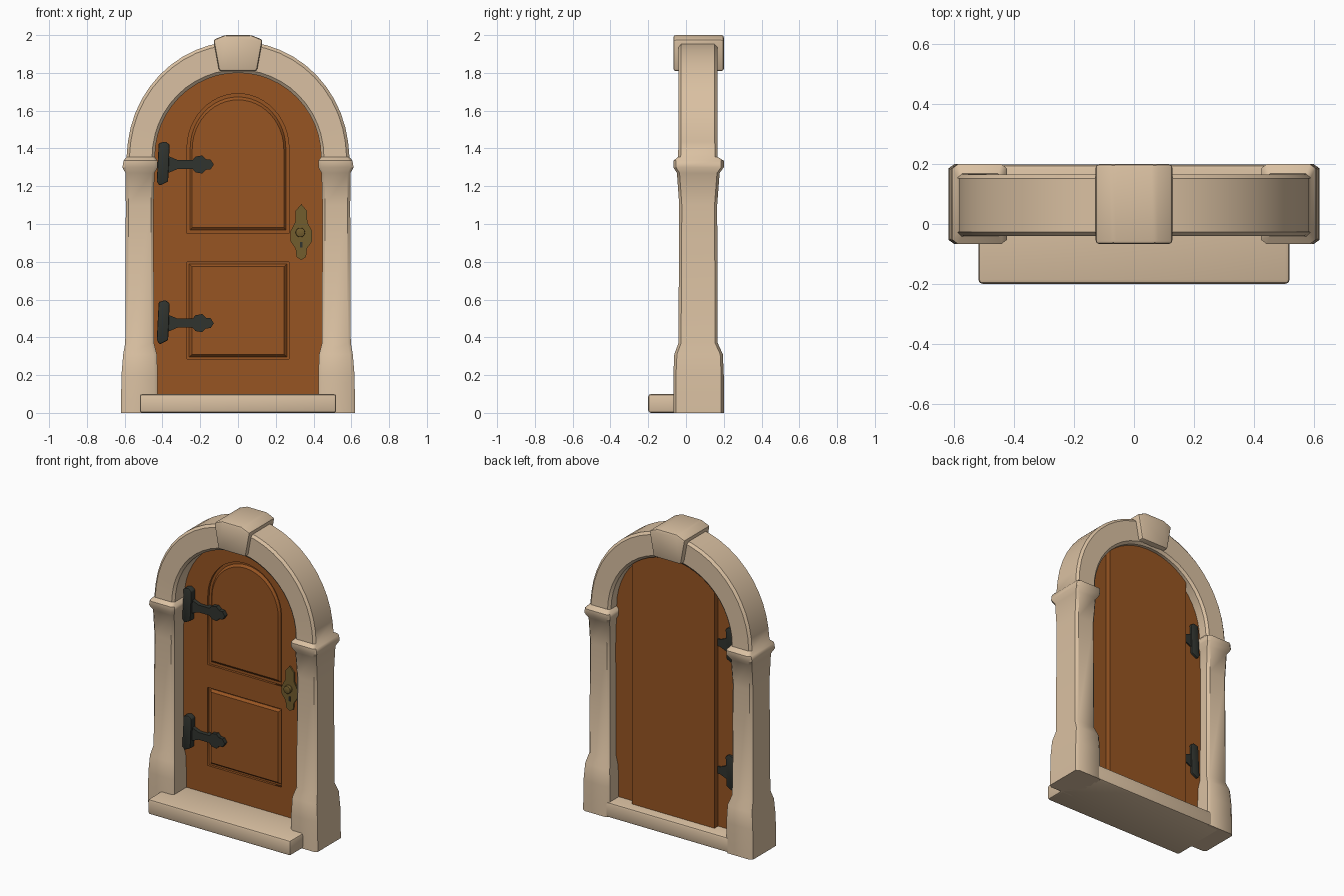
import bpy, bmesh, math

if "Cube" in bpy.data.objects:
    bpy.data.objects.remove(bpy.data.objects["Cube"])


def material(name, rgb):
    m = bpy.data.materials.new(name)
    m.diffuse_color = (*rgb, 1)
    m.use_nodes = True
    m.node_tree.nodes["Principled BSDF"].inputs["Base Color"].default_value = m.diffuse_color
    return m


STONE = material("cream stone", (0.70, 0.53, 0.36))
WOOD = material("brown wood", (0.31, 0.09, 0.016))
IRON = material("dark iron", (0.03, 0.034, 0.028))
BRASS = material("aged brass", (0.17, 0.11, 0.027))


def finish(name, bm, mat, angle=35):
    bmesh.ops.recalc_face_normals(bm, faces=bm.faces)
    mesh = bpy.data.meshes.new(name)
    bm.to_mesh(mesh)
    bm.free()
    ob = bpy.data.objects.new(name, mesh)
    bpy.context.collection.objects.link(ob)
    mesh.materials.append(mat)
    bpy.ops.object.select_all(action='DESELECT')
    ob.select_set(True)
    bpy.context.view_layer.objects.active = ob
    bpy.ops.object.shade_smooth_by_angle(angle=math.radians(angle))
    return ob


def prism(name, outline, y0, y1, mat, bevel=0.0, taper=1.0):
    """Extrude an x-z outline from front y0 to back y1; taper shrinks the front."""
    bm = bmesh.new()
    cx = (min(p[0] for p in outline) + max(p[0] for p in outline)) / 2
    cz = (min(p[1] for p in outline) + max(p[1] for p in outline)) / 2
    front = [bm.verts.new((cx + (x - cx) * taper, y0, cz + (z - cz) * taper)) for x, z in outline]
    back = [bm.verts.new((x, y1, z)) for x, z in outline]
    bm.faces.new(front)
    bm.faces.new(back)
    n = len(outline)
    for i in range(n):
        j = (i + 1) % n
        bm.faces.new((front[i], front[j], back[j], back[i]))
    if bevel:
        bmesh.ops.bevel(bm, geom=bm.edges[:] + bm.verts[:], offset=bevel, segments=2,
                        profile=0.5, affect='EDGES', clamp_overlap=True)
    return finish(name, bm, mat)


def rect(x0, x1, z0, z1):
    return [(x0, z0), (x1, z0), (x1, z1), (x0, z1)]


def arch(half_width, bottom, spring, rise, steps=24):
    pts = [(half_width, bottom)]
    for i in range(steps + 1):
        a = math.pi * i / steps
        pts.append((half_width * math.cos(a), spring + rise * math.sin(a)))
    return pts + [(-half_width, bottom)]


# Stone surround: one section swept up a leg, over the arch and down again
leg = [  # inner x, outer x, front y, back y, z
    (0.425, 0.62, -0.067, 0.20, 0.0),
    (0.425, 0.617, -0.067, 0.20, 0.20),
    (0.430, 0.608, -0.062, 0.195, 0.31),
    (0.445, 0.597, -0.040, 0.168, 0.37),
    (0.447, 0.594, -0.036, 0.165, 1.10),
    (0.442, 0.596, -0.048, 0.178, 1.27),
    (0.425, 0.612, -0.067, 0.20, 1.30),
    (0.425, 0.606, -0.067, 0.20, 1.335),
    (0.440, 0.590, -0.042, 0.168, 1.355)]
right = [((a, z), (b, z), f, k) for a, b, f, k, z in leg]
left = [((-a[0], a[1]), (-b[0], b[1]), f, k) for a, b, f, k in reversed(right)]
curve = []
for i in range(1, 24):
    t = math.pi * i / 24
    c, s = math.cos(t), math.sin(t)
    curve.append(((0.44 * c, 1.355 + 0.445 * s), (0.588 * c, 1.355 + 0.612 * s), -0.04, 0.166))

bm = bmesh.new()
rings = []
for (ix, iz), (ox, oz), f, k in right + curve + left:
    d, e = 0.1, 0.014  # chamfer across the width and in depth
    section = [(d, f), (1 - d, f), (1, f + e), (1, k - e), (1 - d, k), (d, k), (0, k - e), (0, f + e)]
    rings.append([bm.verts.new((ix + (ox - ix) * u, y, iz + (oz - iz) * u)) for u, y in section])
for a, b in zip(rings, rings[1:]):
    for i in range(8):
        j = (i + 1) % 8
        bm.faces.new((a[i], a[j], b[j], b[i]))
bm.faces.new(rings[0])
bm.faces.new(rings[-1])
finish("stone_surround", bm, STONE, 40)

# Keystone and doorstep
prism("keystone", [(-0.13, 1.975), (-0.07, 2.0), (0.07, 2.0), (0.13, 1.975), (0.10, 1.81), (-0.10, 1.81)],
      -0.067, 0.20, STONE, 0.012)
prism("doorstep", rect(-0.52, 0.52, 0.0, 0.10), -0.20, 0.198, STONE, 0.014)

# Door: front layer with two panel openings, cut as holes in a filled curve
data = bpy.data.curves.new("door_front", 'CURVE')
data.dimensions = '2D'
data.fill_mode = 'BOTH'
data.extrude = 0.009
upper = arch(0.27, 0.95, 1.40, 0.29)
lower = rect(-0.27, 0.27, 0.285, 0.80)
for pts in (arch(0.447, 0.09, 1.355, 0.455), upper, lower):
    sp = data.splines.new('POLY')
    sp.points.add(len(pts) - 1)
    for p, (x, z) in zip(sp.points, pts):
        p.co = (x, z, 0, 1)
    sp.use_cyclic_u = True
data.materials.append(WOOD)
front = bpy.data.objects.new("door_front", data)
bpy.context.collection.objects.link(front)
front.rotation_euler = (math.pi / 2, 0, 0)
front.location.y = 0.079
bpy.ops.object.select_all(action='DESELECT')
front.select_set(True)
bpy.context.view_layer.objects.active = front
bpy.ops.object.convert(target='MESH')

# Door backing, raised panels and the thicker middle boards behind
prism("door_backing", arch(0.447, 0.09, 1.355, 0.455), 0.086, 0.094, WOOD)
prism("upper_panel", arch(0.255, 0.965, 1.40, 0.275), 0.073, 0.088, WOOD, taper=0.95)
prism("lower_panel", rect(-0.26, 0.26, 0.295, 0.79), 0.070, 0.088, WOOD, taper=0.94)
middle = [(0.30, 0.09)]
for i in range(13):
    x = 0.30 - 0.05 * i
    middle.append((x, 1.355 + 0.45 * math.sqrt(1 - (x / 0.445) ** 2)))
prism("door_middle_boards", middle + [(-0.30, 0.09)], 0.090, 0.132, WOOD)

# Iron hinges: knuckle plate plus a strap with a leaf tip
for name, z in (("upper", 1.315), ("lower", 0.475)):
    prism(name + "_hinge_plate", [(-0.43, z - 0.09), (-0.415, z - 0.112), (-0.37, z - 0.09), (-0.362, z + 0.105),
                                  (-0.385, z + 0.122), (-0.42, z + 0.112)], 0.03, 0.108, IRON, 0.006)
    half = [(-0.37, 0.045), (-0.32, 0.024), (-0.24, 0.024), (-0.225, 0.042), (-0.19, 0.048),
            (-0.17, 0.028), (-0.145, 0.026)]
    strap = [(x, z - h) for x, h in half] + [(-0.128, z)] + [(x, z + h) for x, h in reversed(half)]
    prism(name + "_hinge_strap", strap, 0.045, 0.102, IRON)

# Brass lock plate with a handle and keyhole
side = [(0.0, 0.81), (0.025, 0.825), (0.03, 0.87), (0.058, 0.91), (0.058, 0.96), (0.032, 1.01), (0.03, 1.07), (0.0, 1.105)]
plate = [(0.335 + x, z) for x, z in side] + [(0.335 - x, z) for x, z in side[-2:0:-1]]
prism("lock_plate", plate, 0.060, 0.072, BRASS)
knob = [(0.33 + 0.026 * math.cos(math.tau * i / 12), 0.955 + 0.026 * math.sin(math.tau * i / 12)) for i in range(12)]
prism("door_knob", knob, 0.035, 0.062, BRASS, 0.006)
prism("keyhole", rect(0.329, 0.341, 0.875, 0.905), 0.057, 0.061, IRON)
